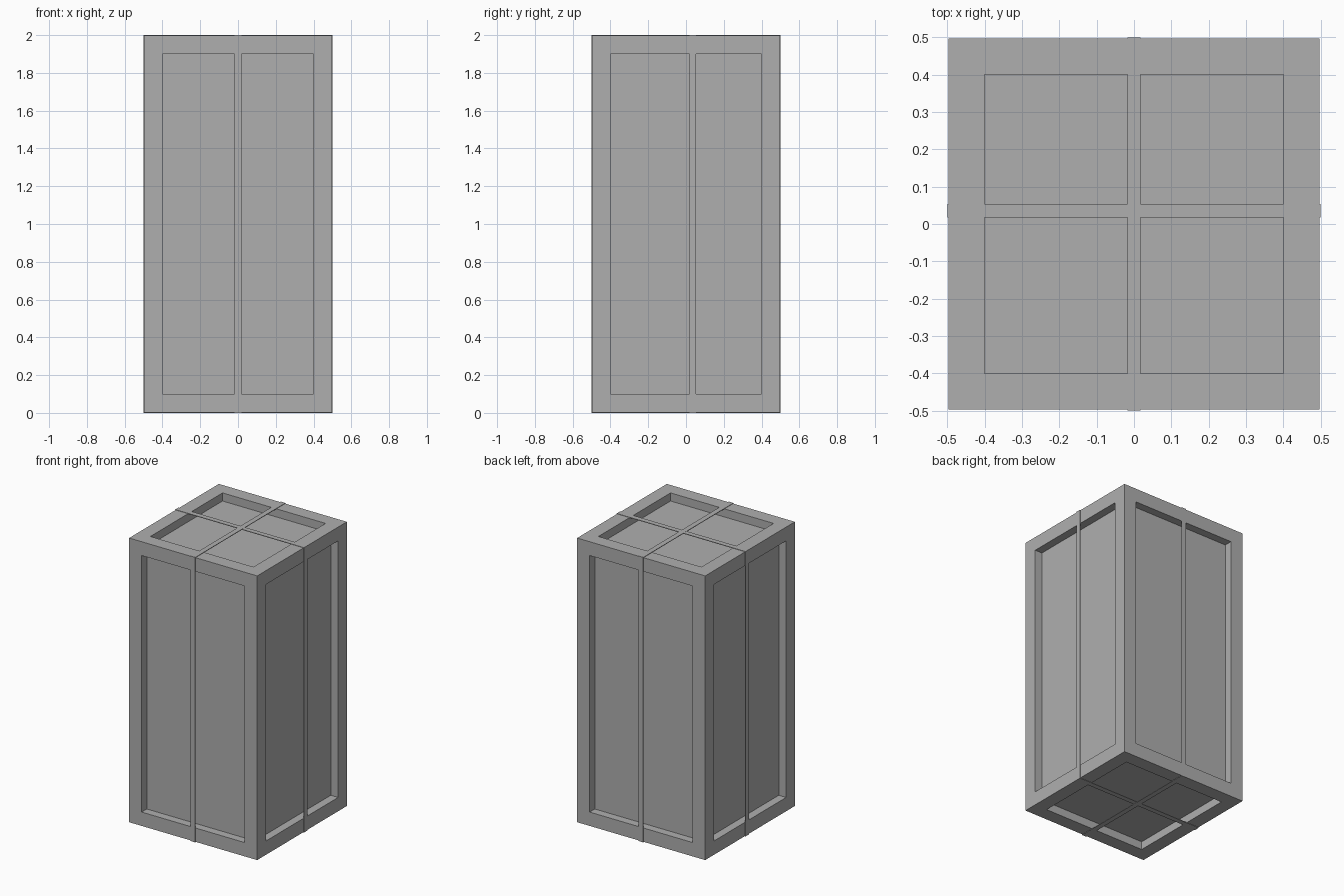
import bpy, bmesh
from mathutils import Matrix

if "Cube" in bpy.data.objects:
    bpy.data.objects.remove(bpy.data.objects["Cube"])

# Dark grey shared by all parts
grey = bpy.data.materials.new("dark_grey")
grey.diffuse_color = (0.43, 0.43, 0.43, 1)
grey.use_nodes = True
grey.node_tree.nodes["Principled BSDF"].inputs["Base Color"].default_value = grey.diffuse_color


def box_bmesh(size, center):
    bm = bmesh.new()
    m = Matrix.Translation(center) @ Matrix.Diagonal((*size, 1))
    bmesh.ops.create_cube(bm, size=1, matrix=m)
    bm.normal_update()
    return bm


def to_object(bm, name):
    me = bpy.data.meshes.new(name)
    bm.to_mesh(me)
    bm.free()
    me.materials.append(grey)
    ob = bpy.data.objects.new(name, me)
    bpy.context.collection.objects.link(ob)
    return ob


# Crate body: a box with a recessed panel on all six sides
RIM, DEPTH = 0.097, 0.057
bm = box_bmesh((0.994, 0.994, 1.994), (0, 0, 1))
panels = list(bm.faces)
bmesh.ops.inset_individual(bm, faces=panels, thickness=RIM, use_even_offset=True)
floors = bmesh.ops.extrude_discrete_faces(bm, faces=panels)["faces"]
bm.normal_update()
for f in floors:
    bmesh.ops.translate(bm, verts=f.verts, vec=f.normal * -DEPTH)
bmesh.ops.recalc_face_normals(bm, faces=bm.faces)
to_object(bm, "crate_body")


# Straps: thin closed bands wrapped around the crate, open along one axis
def strap(name, size, center, axis):
    bm = box_bmesh(size, center)
    ends = [f for f in bm.faces if abs(f.normal[axis]) > 0.9]
    bmesh.ops.delete(bm, geom=ends, context='FACES')
    ob = to_object(bm, name)
    mod = ob.modifiers.new("thickness", 'SOLIDIFY')
    mod.thickness = 0.004
    mod.offset = -1
    mod.use_even_offset = True


strap("strap_front_to_back", (0.036, 1.0, 2.0), (0, 0, 1), 0)
strap("strap_side_to_side", (1.0, 0.036, 1.999), (0, 0.036, 1), 1)
